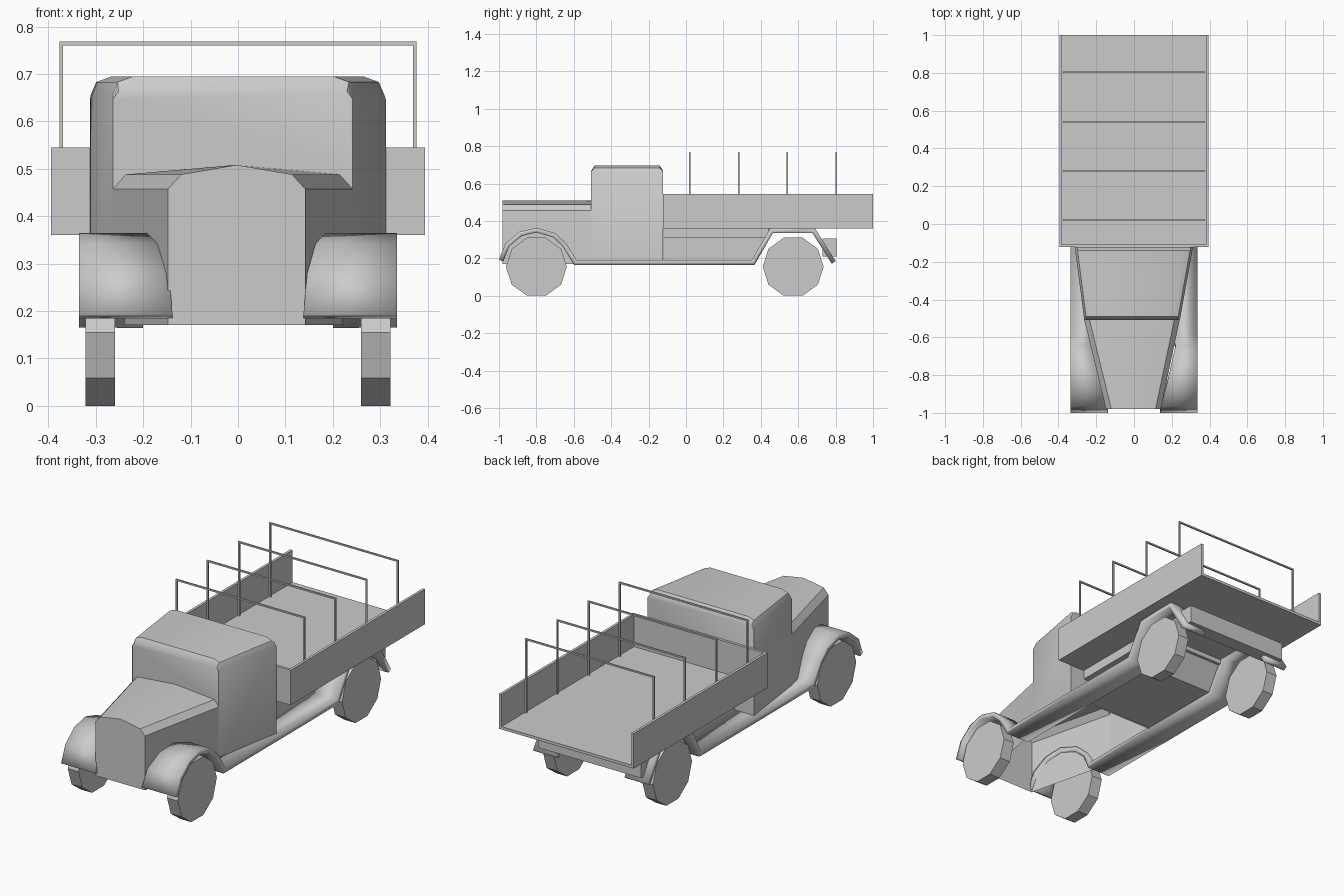
import bpy, bmesh, math

if "Cube" in bpy.data.objects:
    bpy.data.objects.remove(bpy.data.objects["Cube"], do_unlink=True)

grey = bpy.data.materials.new("plain_grey")
grey.use_nodes = True
grey.diffuse_color = (0.6, 0.6, 0.6, 1)
grey.node_tree.nodes["Principled BSDF"].inputs["Base Color"].default_value = (0.6, 0.6, 0.6, 1)


def finish(name, bm, smooth=None, recalc=True):
    if recalc:
        bmesh.ops.recalc_face_normals(bm, faces=bm.faces)
    mesh = bpy.data.meshes.new(name)
    bm.to_mesh(mesh)
    bm.free()
    mesh.materials.append(grey)
    obj = bpy.data.objects.new(name, mesh)
    bpy.context.collection.objects.link(obj)
    if smooth:
        bpy.ops.object.select_all(action="DESELECT")
        obj.select_set(True)
        bpy.context.view_layer.objects.active = obj
        bpy.ops.object.shade_smooth_by_angle(angle=math.radians(smooth))
    return obj


def prism(name, profile, x0, x1):
    """Extrude a (y, z) outline from x0 to x1."""
    bm = bmesh.new()
    a = [bm.verts.new((x0, y, z)) for y, z in profile]
    b = [bm.verts.new((x1, y, z)) for y, z in profile]
    bm.faces.new(a)
    bm.faces.new(b)
    for i in range(len(a)):
        j = (i + 1) % len(a)
        bm.faces.new((a[i], a[j], b[j], b[i]))
    return finish(name, bm)


def box(name, x0, x1, y0, y1, z0, z1):
    return prism(name, [(y0, z0), (y1, z0), (y1, z1), (y0, z1)], x0, x1)


def ring(bm, y, half, shift=0):
    """Mirror a half section of (x, z) points into a ring of vertices."""
    full = half + [(-x, z) for x, z in reversed(half) if x > 0]
    return [bm.verts.new((x + shift, y, z)) for x, z in full]


def bridge(bm, a, b):
    for i in range(len(a) - 1):
        bm.faces.new((a[i], a[i + 1], b[i + 1], b[i]))


def hood_section(w):
    return [(w, 0.17), (w, 0.457), (w - 0.028, 0.488), (0, 0.508)]


def cab_section(w, drop=0):
    return [(w, 0.18), (w, 0.655 - drop * 0.3), (w - 0.012, 0.683 - drop * 0.7),
            (w - 0.045, 0.695 - drop)]


# Hood and cab: one open-bottomed shell
bm = bmesh.new()
grille = ring(bm, -0.98, hood_section(0.145), -0.003)
hood_back = ring(bm, -0.505, hood_section(0.253), -0.011)
bridge(bm, grille, hood_back)
bm.faces.new(grille)
cab = [ring(bm, y, cab_section(w, d), s) for y, w, d, s in (
    (-0.507, 0.253, 0.028, -0.011), (-0.49, 0.256, 0, -0.01),
    (-0.14, 0.31, 0, -0.001), (-0.122, 0.312, 0.028, 0))]
for a, b in zip(cab, cab[1:]):
    bridge(bm, a, b)
bm.faces.new(cab[-1])
bm.faces.new(cab[0][1:-1] + hood_back[1:-1][::-1])
finish("cab_and_hood", bm, 40)

# Fenders joined by running boards
path = [(-1.0, 0.193), (-0.965, 0.28), (-0.89, 0.342), (-0.8, 0.364), (-0.7, 0.335),
        (-0.64, 0.28), (-0.585, 0.19), (0.352, 0.19), (0.45, 0.36), (0.69, 0.36), (0.8, 0.185)]


def inner_x(y):
    return 0.138 + (y + 1) * 0.23 if y < -0.6 else 0.2


for side, label in ((1, "left"), (-1, "right")):
    bm = bmesh.new()
    outer = [bm.verts.new((side * 0.335, y, z)) for y, z in path]
    inner = [bm.verts.new((side * inner_x(y), y, z)) for y, z in path]
    bridge(bm, outer, inner)
    for f in bm.faces:
        f.normal_update()
        if f.normal.z < 0:
            f.normal_flip()
    strip = finish(label + "_fender_and_running_board", bm, 40, recalc=False)
    mod = strip.modifiers.new("thickness", "SOLIDIFY")
    mod.thickness = 0.025
    mod.offset = -1
    mod.use_even_offset = True

    # Ten-sided wheels
    for y, end in ((-0.8, "front"), (0.573, "rear")):
        rim = [(y + 0.163 * math.cos(k * math.tau / 10),
                0.155 + 0.163 * math.sin(k * math.tau / 10)) for k in range(10)]
        prism(f"{end}_{label}_wheel", rim, side * 0.259, side * 0.322)

    # Bed side boards
    box(label + "_bed_side", side * 0.38, side * 0.394, -0.122, 1.0, 0.36, 0.545)

# Chassis and rear cross beam
prism("chassis_box", [(-0.12, 0.185), (0.35, 0.185), (0.44, 0.335), (0.69, 0.335),
                      (0.69, 0.36), (-0.12, 0.36)], -0.2, 0.2)
box("chassis_top", -0.23, 0.23, -0.12, 0.44, 0.31, 0.36)
box("rear_cross_beam", -0.3, 0.3, 0.73, 0.805, 0.21, 0.305)

# Cargo bed
box("bed_floor", -0.38, 0.38, -0.12, 1.0, 0.36, 0.375)
box("bed_front_board", -0.38, 0.38, -0.122, -0.108, 0.36, 0.545)

# Hoops over the bed
for i in range(4):
    y = 0.02 + i * 0.261
    for side, label in ((1, "left"), (-1, "right")):
        box(f"hoop_{i + 1}_{label}_post", side * 0.369, side * 0.377, y - 0.004, y + 0.004, 0.37, 0.768)
    box(f"hoop_{i + 1}_bar", -0.377, 0.377, y - 0.004, y + 0.004, 0.76, 0.768)
